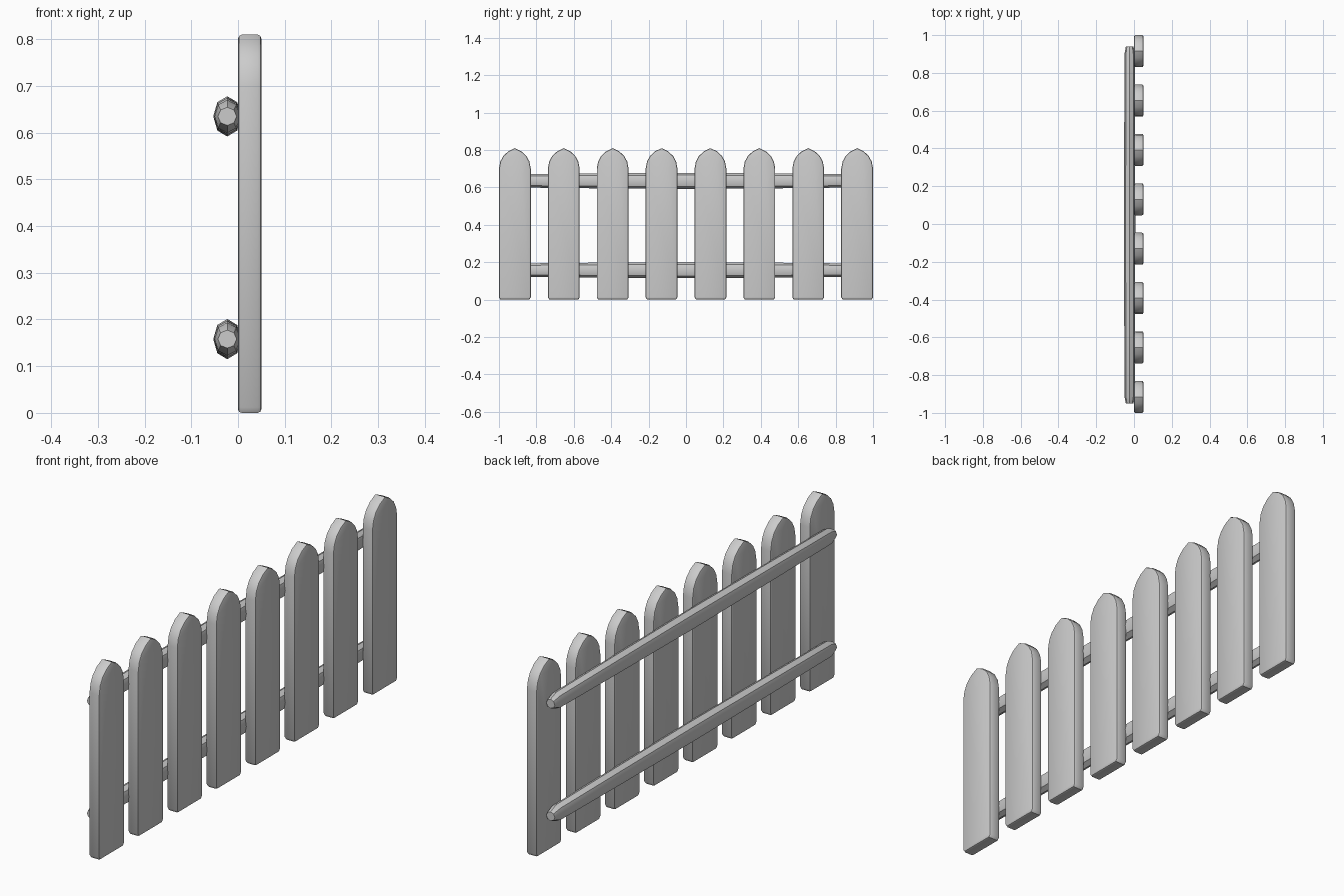
import bpy, bmesh, math

if "Cube" in bpy.data.objects:
    bpy.data.objects.remove(bpy.data.objects["Cube"])


def make_object(name, bm):
    bmesh.ops.recalc_face_normals(bm, faces=bm.faces)
    mesh = bpy.data.meshes.new(name)
    bm.to_mesh(mesh)
    bm.free()
    obj = bpy.data.objects.new(name, mesh)
    bpy.context.collection.objects.link(obj)
    bpy.ops.object.select_all(action='DESELECT')
    obj.select_set(True)
    bpy.context.view_layer.objects.active = obj
    bpy.ops.object.shade_smooth_by_angle(angle=math.radians(40))
    return obj


# Picket: flat board with an arched, slightly pointed top
HALF = [(0.077, 0.0), (0.085, 0.012), (0.085, 0.70), (0.078, 0.738),
        (0.062, 0.768), (0.035, 0.793)]
PROFILE = HALF + [(0, 0.81)] + [(-y, z) for y, z in reversed(HALF)]


def picket(name, y0):
    bm = bmesh.new()
    face = bm.faces.new([bm.verts.new((0, y0 + y, z)) for y, z in PROFILE])
    ext = bmesh.ops.extrude_face_region(bm, geom=[face], use_keep_orig=True)
    verts = [v for v in ext['geom'] if isinstance(v, bmesh.types.BMVert)]
    bmesh.ops.translate(bm, verts=verts, vec=(0.05, 0, 0))
    # soften the rims of both broad faces
    rims = [e for e in bm.edges if abs(e.verts[0].co.x - e.verts[1].co.x) < 1e-5]
    bmesh.ops.recalc_face_normals(bm, faces=bm.faces)
    bmesh.ops.bevel(bm, geom=rims, offset=0.008, segments=2, profile=0.5,
                    affect='EDGES')
    return make_object(name, bm)


# Rail: eight-sided pole, thickest in the middle, narrowing to blunt ends
RINGS = [(-0.95, 0.45), (-0.915, 0.82), (-0.5, 0.92), (0, 1.0),
         (0.5, 0.92), (0.90, 0.82), (0.94, 0.45)]


def rail(name, z0):
    bm = bmesh.new()
    loops = []
    for y, s in RINGS:
        loops.append([bm.verts.new((-0.023 + 0.030 * s ** 0.5 * math.cos(a), y,
                                    z0 + 0.043 * s * math.sin(a)))
                      for a in (k * math.pi / 4 for k in range(8))])
    for a, b in zip(loops, loops[1:]):
        for k in range(8):
            n = (k + 1) % 8
            bm.faces.new((a[k], a[n], b[n], b[k]))
    bm.faces.new(loops[0])
    bm.faces.new(loops[-1])
    obj = make_object(name, bm)
    bpy.ops.object.shade_smooth_by_angle(angle=math.radians(60))
    return obj


for i in range(8):
    picket(f"picket_{i + 1}", -0.915 + i * 1.83 / 7)

rail("lower_rail", 0.158)
rail("upper_rail", 0.635)
